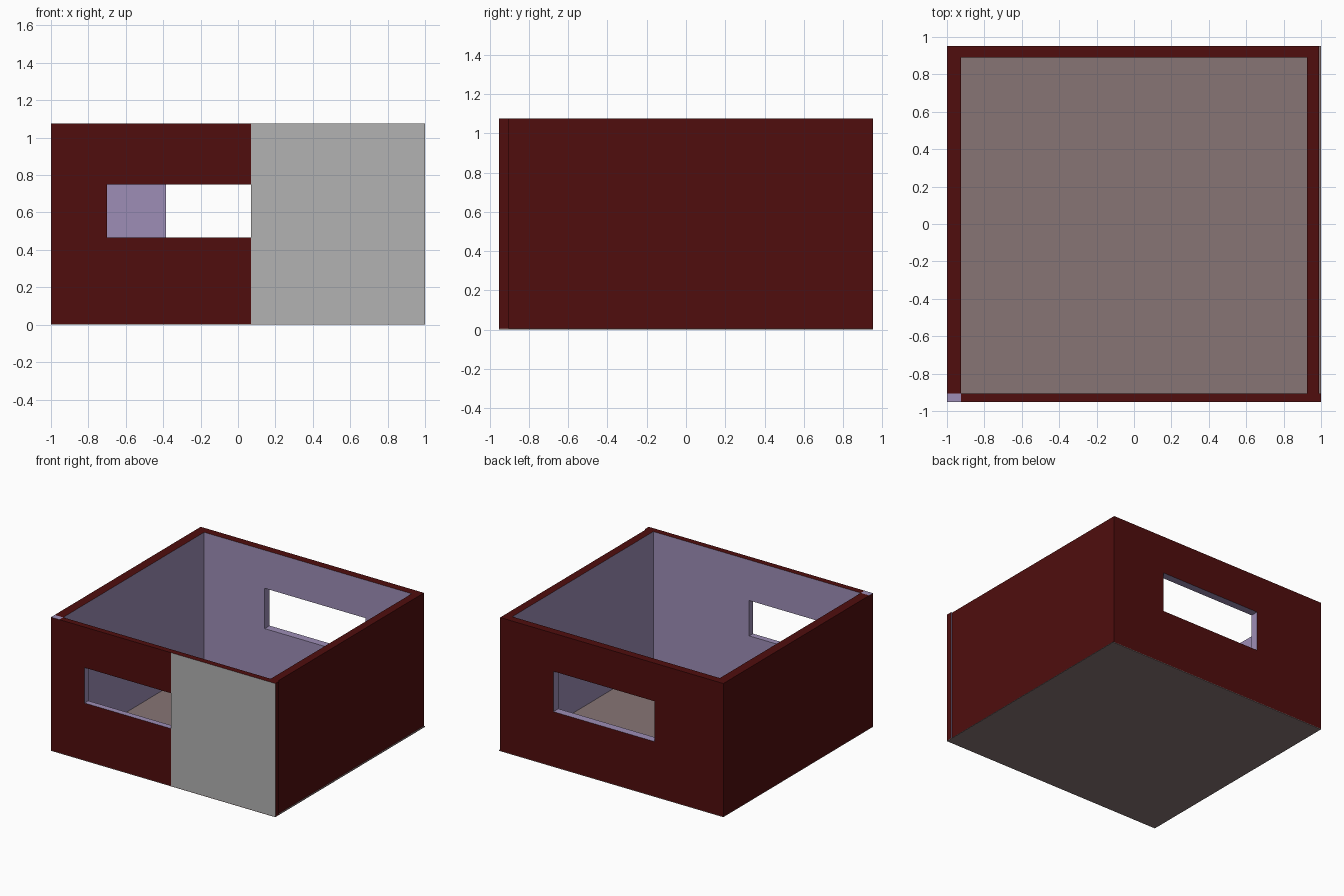
import bpy, bmesh
from mathutils import Vector

cube = bpy.data.objects.get("Cube")
if cube:
    bpy.data.objects.remove(cube, do_unlink=True)


def material(name, rgb):
    m = bpy.data.materials.new(name)
    m.use_nodes = True
    m.diffuse_color = (*rgb, 1)
    m.node_tree.nodes["Principled BSDF"].inputs["Base Color"].default_value = (*rgb, 1)
    return m


dark_red = material("dark red paint", (0.08, 0.004, 0.004))
lavender = material("lavender plaster", (0.337, 0.27, 0.468))
grey = material("grey panel", (0.445, 0.445, 0.445))
taupe = material("taupe floor", (0.242, 0.178, 0.178))
RED, LAVENDER, GREY = range(3)

BASE, TOP = 0.005, 1.077
LEFT, RIGHT = -1.0, 0.99            # outer faces of the side walls
FRONT, BACK = -0.953, 0.953
FRONT_IN, BACK_IN = -0.905, 0.89    # inner faces of front and back walls


def finish(bm, name, mats):
    mesh = bpy.data.meshes.new(name)
    bm.to_mesh(mesh)
    bm.free()
    for m in mats:
        mesh.materials.append(m)
    obj = bpy.data.objects.new(name, mesh)
    bpy.context.collection.objects.link(obj)
    return obj


def wall(name, along, start, end, outer, inner, window=None, cuts=(), special=None):
    """Upright slab running along axis 0 (x) or 1 (y), with an optional window."""
    depth = 1 - along
    us, zs = {start, end, *cuts}, {BASE, TOP}
    if window:
        us |= set(window[:2])
        zs |= set(window[2:])
    us, zs = sorted(us), sorted(zs)

    def in_window(u, z):
        return window and window[0] < u < window[1] and window[2] < z < window[3]

    # outer sheet as a grid with the window cell left out
    bm = bmesh.new()

    def vert(u, z):
        p = Vector((0, 0, z))
        p[along], p[depth] = u, outer
        return bm.verts.new(p)

    grid = {(u, z): vert(u, z) for u in us for z in zs}
    for a, b in zip(us, us[1:]):
        for c, d in zip(zs, zs[1:]):
            if not in_window((a + b) / 2, (c + d) / 2):
                bm.faces.new([grid[k] for k in ((a, c), (b, c), (b, d), (a, d))])

    # thickness
    new = bmesh.ops.extrude_face_region(bm, geom=bm.faces[:], use_keep_orig=True)
    shift = Vector()
    shift[depth] = inner - outer
    bmesh.ops.translate(bm, vec=shift,
                        verts=[g for g in new["geom"] if isinstance(g, bmesh.types.BMVert)])
    bmesh.ops.recalc_face_normals(bm, faces=bm.faces[:])

    # red outside, top and ends; lavender inside and around the window
    for f in bm.faces:
        c = f.calc_center_median()
        if abs(f.normal[depth]) > 0.5:
            f.material_index = RED if abs(c[depth] - outer) < 0.001 else LAVENDER
        else:
            edge = (abs(c.z - TOP) < 0.001 or abs(c.z - BASE) < 0.001
                    or abs(c[along] - start) < 0.001 or abs(c[along] - end) < 0.001)
            f.material_index = RED if edge else LAVENDER
        if special:
            special(f, c)
    return finish(bm, name, (dark_red, lavender, grey))


def front_details(f, c):
    # grey cladding beside the window, plaster patch on the corner top
    if f.normal.y < -0.5 and c.x > 0.07:
        f.material_index = GREY
    if f.normal.z > 0.5 and c.z > TOP - 0.01 and c.x < -0.925:
        f.material_index = LAVENDER


wall("front_wall", 0, -1, 1, FRONT, FRONT_IN, (-0.70, 0.07, 0.465, 0.75),
     cuts=(-0.925,), special=front_details)
wall("back_wall", 0, LEFT, RIGHT, BACK, BACK_IN, (-0.385, 0.515, 0.445, 0.77))
wall("right_wall", 1, FRONT_IN, BACK_IN, LEFT, -0.925)
wall("left_wall", 1, FRONT_IN, BACK_IN, RIGHT, 0.925)

# floor slab under everything
bm = bmesh.new()
bmesh.ops.create_cube(bm, size=1)
bmesh.ops.scale(bm, vec=(2, BACK - FRONT, BASE), verts=bm.verts)
bmesh.ops.translate(bm, vec=(0, 0, BASE / 2), verts=bm.verts)
finish(bm, "floor", (taupe,))
